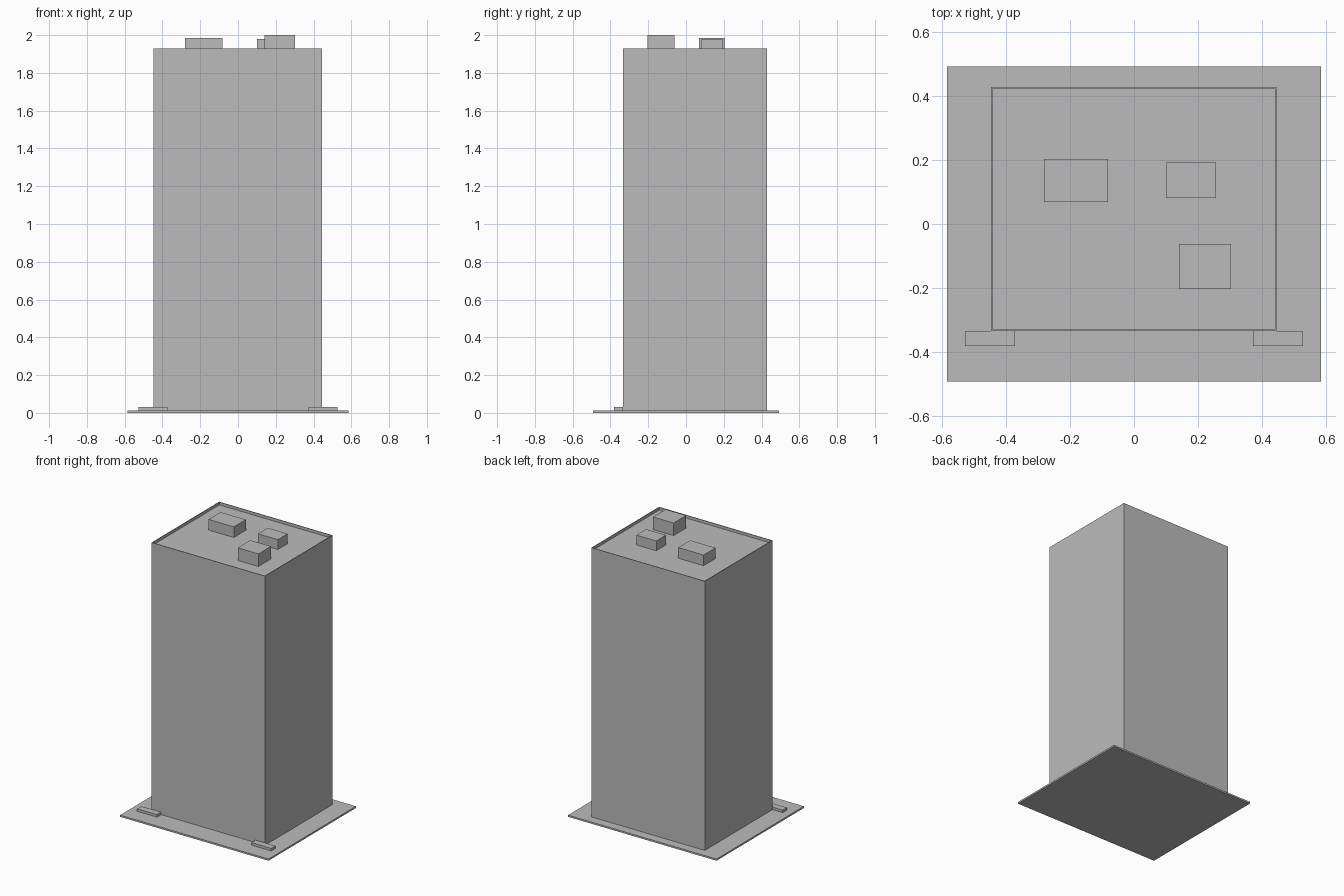
import bpy
import bmesh
from mathutils import Vector

cube = bpy.data.objects.get("Cube")
if cube:
    bpy.data.objects.remove(cube, do_unlink=True)

# One plain grey for the whole model
grey = bpy.data.materials.new("concrete_grey")
grey.use_nodes = True
colour = (0.5, 0.5, 0.5, 1)
grey.diffuse_color = colour
grey.node_tree.nodes["Principled BSDF"].inputs["Base Color"].default_value = colour


def box(name, low, high, rim=0, recess=0):
    """Box between two corners, optionally with a sunken top behind a rim."""
    low, high = Vector(low), Vector(high)
    bm = bmesh.new()
    bmesh.ops.create_cube(bm, size=1)
    bmesh.ops.scale(bm, vec=high - low, verts=bm.verts)
    bmesh.ops.translate(bm, vec=(low + high) / 2, verts=bm.verts)
    if rim:
        top = max(bm.faces, key=lambda f: f.calc_center_median().z)
        bmesh.ops.inset_region(bm, faces=[top], thickness=rim)
        # A second inset of zero width makes the vertical parapet walls
        floor = bmesh.ops.extrude_discrete_faces(bm, faces=[top])["faces"][0]
        bmesh.ops.translate(bm, vec=(0, 0, -recess), verts=floor.verts)
    bmesh.ops.recalc_face_normals(bm, faces=bm.faces)
    mesh = bpy.data.meshes.new(name)
    bm.to_mesh(mesh)
    bm.free()
    mesh.materials.append(grey)
    obj = bpy.data.objects.new(name, mesh)
    bpy.context.collection.objects.link(obj)
    return obj


ground, roof, parapet = 0.012, 1.91, 1.93

# Ground slab and tower with a thin roof parapet
box("ground_slab", (-0.585, -0.492, 0), (0.585, 0.492, ground))
box("tower", (-0.448, -0.334, ground), (0.446, 0.428, parapet),
    rim=0.007, recess=parapet - roof)

# Low planters at the front corners
for side, x in (("right", -0.45), ("left", 0.45)):
    box(side + "_planter", (x - 0.078, -0.381, ground), (x + 0.078, -0.334, 0.03))

# Rooftop service units
box("right_roof_unit", (-0.281, 0.069, roof), (-0.081, 0.203, 1.986))
box("back_roof_unit", (0.1, 0.082, roof), (0.257, 0.192, 1.98))
box("front_roof_unit", (0.141, -0.203, roof), (0.303, -0.062, 2.0))
